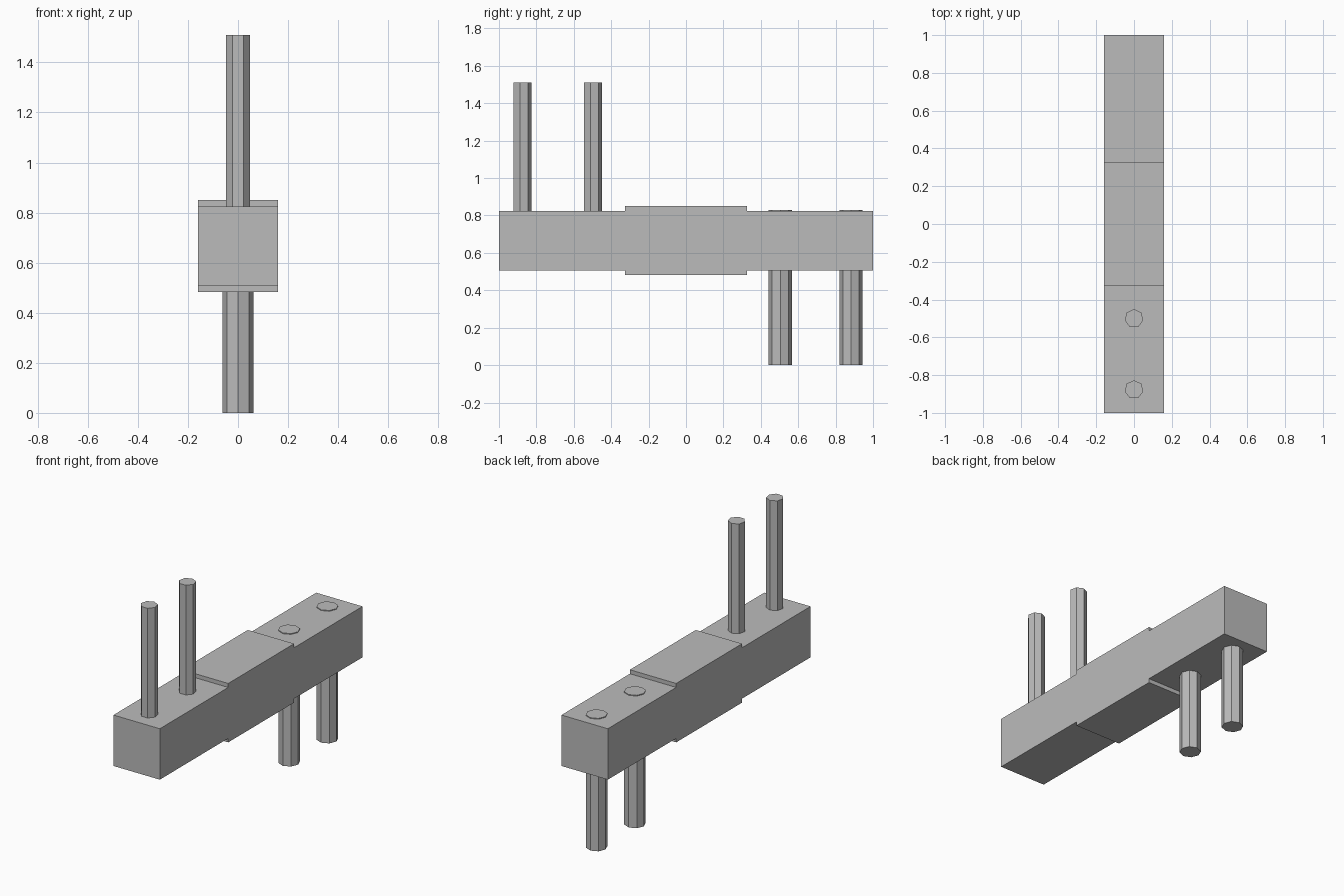
import bpy
import bmesh

cube = bpy.data.objects.get("Cube")
if cube:
    bpy.data.objects.remove(cube, do_unlink=True)

# Single plain grey
grey = bpy.data.materials.new("grey")
grey.use_nodes = True
colour = (0.5, 0.5, 0.5, 1)
grey.diffuse_color = colour
grey.node_tree.nodes["Principled BSDF"].inputs["Base Color"].default_value = colour


def extrude_profile(name, points, half_width):
    """Extrude a side outline of (y, z) points across x."""
    bm = bmesh.new()
    face = bm.faces.new([bm.verts.new((-half_width, y, z)) for y, z in points])
    result = bmesh.ops.extrude_face_region(bm, geom=[face])
    verts = [v for v in result["geom"] if isinstance(v, bmesh.types.BMVert)]
    bmesh.ops.translate(bm, verts=verts, vec=(2 * half_width, 0, 0))
    bmesh.ops.recalc_face_normals(bm, faces=bm.faces)
    mesh = bpy.data.meshes.new(name)
    bm.to_mesh(mesh)
    bm.free()
    obj = bpy.data.objects.new(name, mesh)
    bpy.context.collection.objects.link(obj)
    mesh.materials.append(grey)


def pin(name, sides, radius, y, bottom, top):
    bpy.ops.mesh.primitive_cylinder_add(
        vertices=sides, radius=radius, depth=top - bottom,
        location=(0, y, (bottom + top) / 2))
    obj = bpy.context.object
    obj.name = name
    obj.data.materials.append(grey)


# Beam with a thicker middle section
low, high, step, mid = 0.507, 0.825, 0.025, 0.325
upper_edge = [(1, high), (mid, high), (mid, high + step),
              (-mid, high + step), (-mid, high), (-1, high)]
lower_edge = [(-1, low), (-mid, low), (-mid, low - step),
              (mid, low - step), (mid, low), (1, low)]
extrude_profile("beam", upper_edge + lower_edge, 0.16)

# Thin pins standing on the front half
for label, y in (("front", -0.877), ("rear", -0.5)):
    pin("upper_pin_" + label, 7, 0.05, y, 0.6, 1.51)

# Thicker pins passing down through the back half, tops just proud of the beam
for label, y in (("front", 0.504), ("rear", 0.882)):
    pin("lower_pin_" + label, 8, 0.062, y, 0, 0.83)
